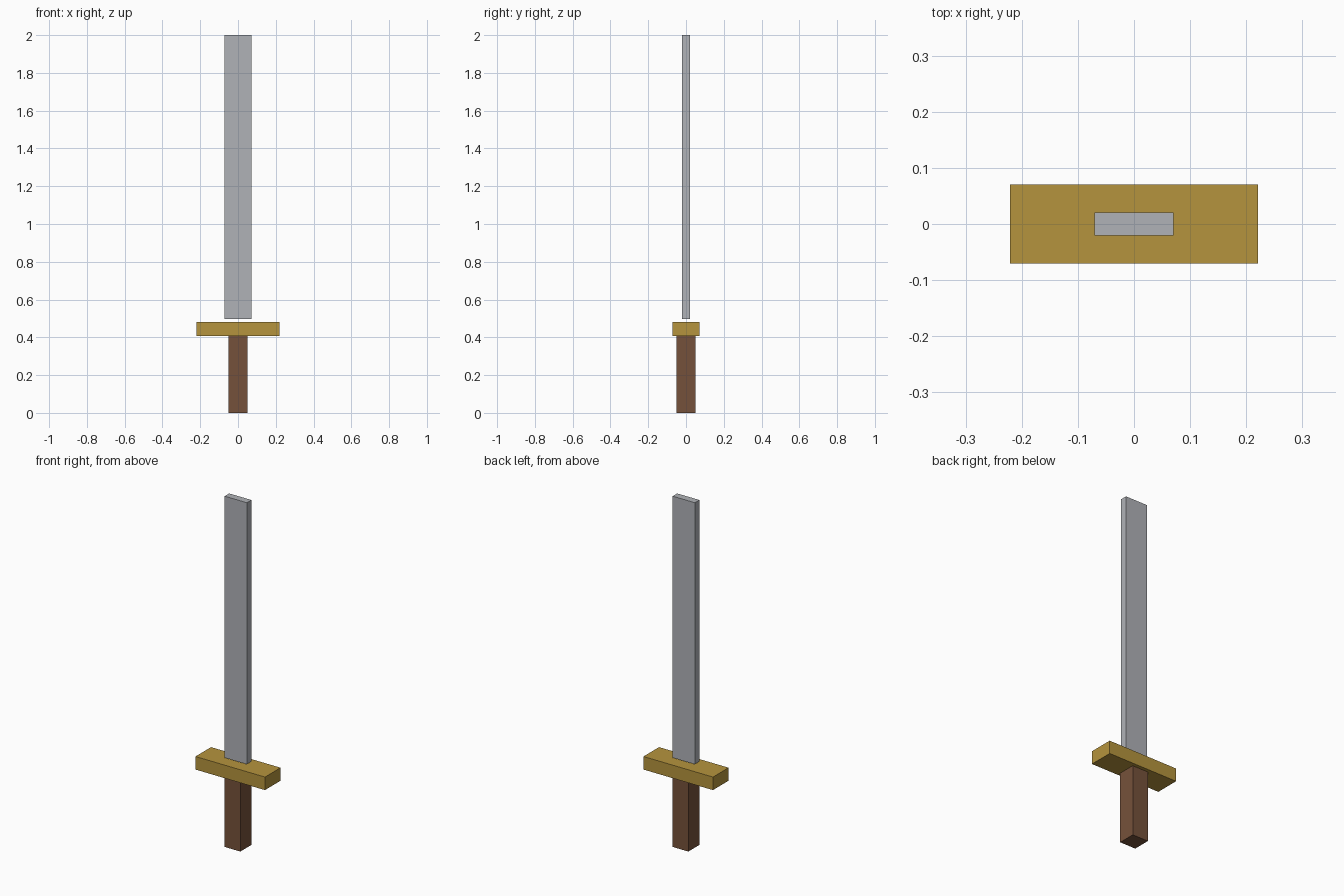
import bpy

# Remove the default cube
cube = bpy.data.objects.get("Cube")
if cube:
    bpy.data.objects.remove(cube, do_unlink=True)


def make_material(name, srgb):
    """Flat material from display colour values, converted to linear."""
    linear = [(c / 12.92 if c <= 0.04045 else ((c + 0.055) / 1.055) ** 2.4) for c in srgb]
    mat = bpy.data.materials.new(name)
    mat.use_nodes = True
    mat.diffuse_color = (*linear, 1)
    mat.node_tree.nodes["Principled BSDF"].inputs["Base Color"].default_value = (*linear, 1)
    return mat


def box(name, width, depth, bottom, top, mat):
    """Upright box centred on the z axis."""
    bpy.ops.mesh.primitive_cube_add(size=1, location=(0, 0, (bottom + top) / 2))
    obj = bpy.context.object
    obj.name = name
    obj.scale = (width, depth, top - bottom)
    bpy.ops.object.transform_apply(location=False, rotation=False, scale=True)
    obj.data.materials.append(mat)
    return obj


steel = make_material("steel grey", (0.69, 0.70, 0.72))
brass = make_material("dull gold", (0.71, 0.58, 0.24))
wood = make_material("dark brown wood", (0.46, 0.32, 0.23))

# Square grip, crossguard, and a flat blade floating just above the guard
box("grip", 0.10, 0.10, 0, 0.407, wood)
box("crossguard", 0.442, 0.141, 0.407, 0.482, brass)
box("blade", 0.141, 0.041, 0.496, 2, steel)
